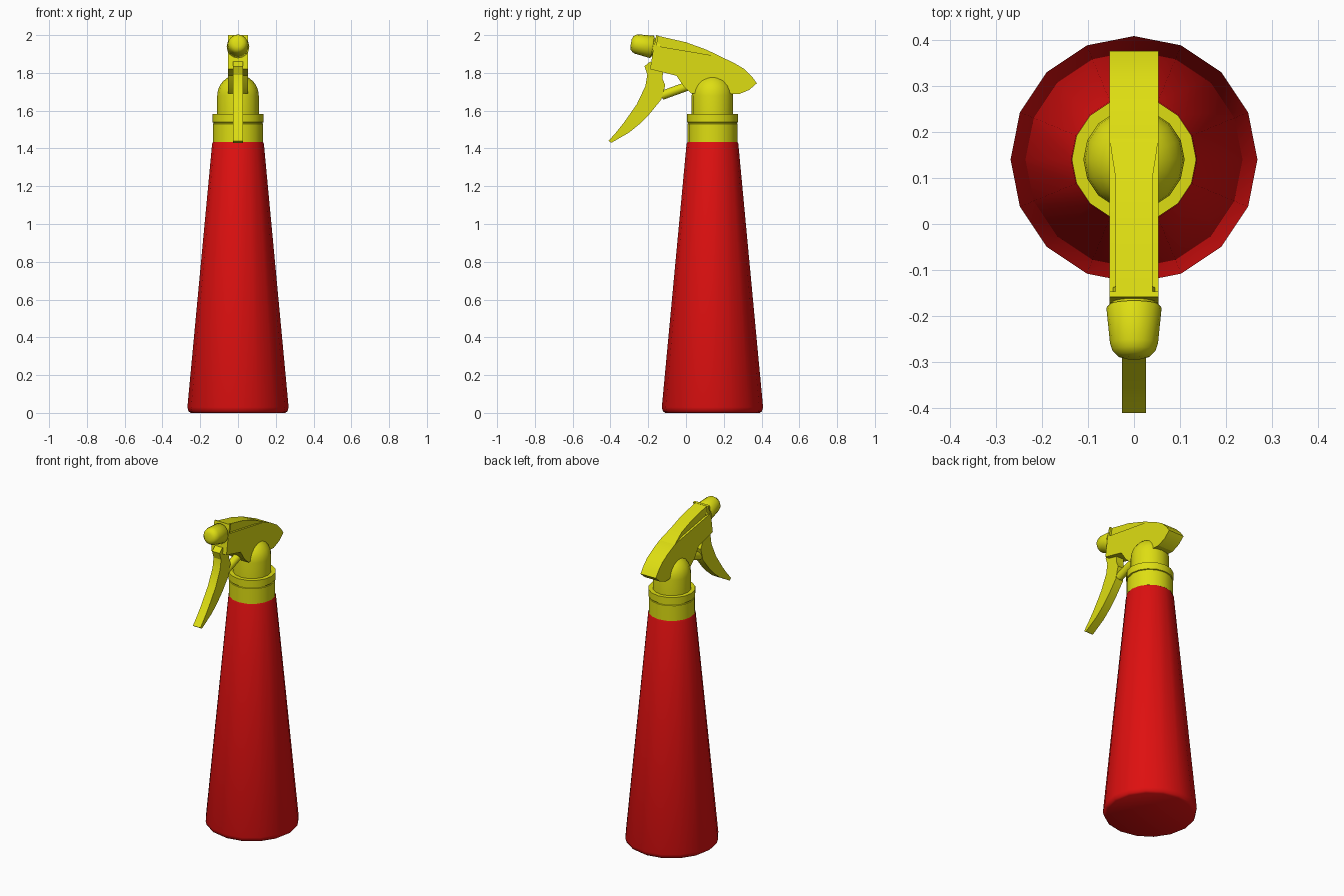
import bpy
import bmesh
import math
from mathutils import Matrix, Vector

if "Cube" in bpy.data.objects:
    bpy.data.objects.remove(bpy.data.objects["Cube"], do_unlink=True)

AXIS_Y = 0.14
SIDES = 16


def make_material(name, rgb):
    mat = bpy.data.materials.new(name)
    mat.use_nodes = True
    colour = (*rgb, 1)
    mat.diffuse_color = colour
    mat.node_tree.nodes["Principled BSDF"].inputs["Base Color"].default_value = colour
    return mat


red = make_material("bottle red", (0.73, 0.005, 0.005))
yellow = make_material("sprayer yellow", (0.73, 0.73, 0.006))


def finish(name, bm, mat, angle=35):
    bmesh.ops.remove_doubles(bm, verts=bm.verts, dist=0.0001)
    bmesh.ops.recalc_face_normals(bm, faces=bm.faces)
    mesh = bpy.data.meshes.new(name)
    bm.to_mesh(mesh)
    bm.free()
    mesh.materials.append(mat)
    obj = bpy.data.objects.new(name, mesh)
    bpy.context.collection.objects.link(obj)
    bpy.ops.object.select_all(action="DESELECT")
    obj.select_set(True)
    bpy.context.view_layer.objects.active = obj
    bpy.ops.object.shade_smooth_by_angle(angle=math.radians(angle))
    return obj


def loft(bm, rings, closed_ends=True):
    loops = [[bm.verts.new(p) for p in ring] for ring in rings]
    n = len(loops[0])
    for a, b in zip(loops, loops[1:]):
        for i in range(n):
            j = (i + 1) % n
            bm.faces.new((a[i], a[j], b[j], b[i]))
    if closed_ends:
        bm.faces.new(loops[0][::-1])
        bm.faces.new(loops[-1])


def lathe(name, profile, mat, origin, direction=(0, 0, 1), angle=35):
    """Revolve (radius, height) pairs about an axis."""
    bm = bmesh.new()
    steps = [2 * math.pi * i / SIDES for i in range(SIDES)]
    loft(bm, [[(r * math.cos(t), r * math.sin(t), h) for t in steps] for r, h in profile])
    turn = Vector((0, 0, 1)).rotation_difference(Vector(direction)).to_matrix().to_4x4()
    bm.transform(Matrix.Translation(origin) @ turn)
    return finish(name, bm, mat, angle)


def plate(name, outline, half_width, mat, angle=25):
    """Extrude a (y, z) outline across x."""
    bm = bmesh.new()
    loft(bm, [[(x, y, z) for y, z in outline] for x in (-half_width, half_width)])
    return finish(name, bm, mat, angle)


# Bottle
lathe("bottle", [(0.25, 0), (0.262, 0.008), (0.268, 0.03), (0.137, 1.425),
                 (0.13, 1.44)], red, (0, AXIS_Y, 0), angle=50)

# Screw collar with a fine groove, then the domed neck
lathe("collar", [(0.133, 1.435), (0.133, 1.53), (0.129, 1.532), (0.129, 1.537),
                 (0.135, 1.539), (0.135, 1.583)], yellow, (0, AXIS_Y, 0))
dome = [(0.11 * math.cos(a), 1.68 + 0.11 * math.sin(a))
        for a in [math.radians(d) for d in (0, 15, 30, 45, 60, 75, 88)]]
lathe("neck", [(0.11, 1.57)] + dome, yellow, (0, AXIS_Y, 0))

# Sprayer head: wide lower body with a curved tail
plate("head_body", [(-0.19, 1.82), (-0.17, 1.945), (0.185, 1.885), (0.25, 1.855),
                    (0.31, 1.82), (0.35, 1.78), (0.375, 1.745), (0.335, 1.71),
                    (0.28, 1.687), (0.23, 1.69), (0.03, 1.69), (-0.01, 1.725),
                    (-0.05, 1.785)], 0.053, yellow)

# Narrower top cover that flares into the body
bm = bmesh.new()
stations = [(-0.157, 0.04, 1.998), (0, 0.04, 1.962), (0.1, 0.04, 1.926),
            (0.15, 0.048, 1.903), (0.187, 0.053, 1.884)]
loft(bm, [[(-w, y, 1.86), (w, y, 1.86), (w, y, top), (-w, y, top)]
          for y, w, top in stations])
finish("head_cover", bm, yellow, 25)

# Flange at the front of the head
plate("front_flange", [(-0.19, 1.82), (-0.158, 2.0), (-0.146, 1.997),
                       (-0.178, 1.82)], 0.053, yellow)

# Nozzle, tipped slightly upward
aim = (0, -0.98, 0.18)
lathe("nozzle_stem", [(0.048, -0.02), (0.048, 0.04)], yellow, (0, -0.16, 1.932), aim)
lathe("nozzle", [(0.055, 0), (0.06, 0.006), (0.052, 0.085), (0.047, 0.1),
                 (0.036, 0.112), (0.02, 0.117)], yellow, (0, -0.176, 1.937), aim, 50)

# Trigger lever and the piston behind it
plate("trigger", [(-0.22, 1.835), (-0.19, 1.86), (-0.12, 1.82), (-0.125, 1.77),
                  (-0.11, 1.735), (-0.13, 1.66), (-0.195, 1.58), (-0.245, 1.53),
                  (-0.30, 1.485), (-0.395, 1.43), (-0.41, 1.44), (-0.37, 1.485),
                  (-0.33, 1.535), (-0.26, 1.635), (-0.215, 1.73), (-0.205, 1.79)],
      0.026, yellow)
lathe("piston", [(0.024, 0), (0.024, 0.16)], yellow, (0, -0.13, 1.68), (0, 0.94, 0.34))
